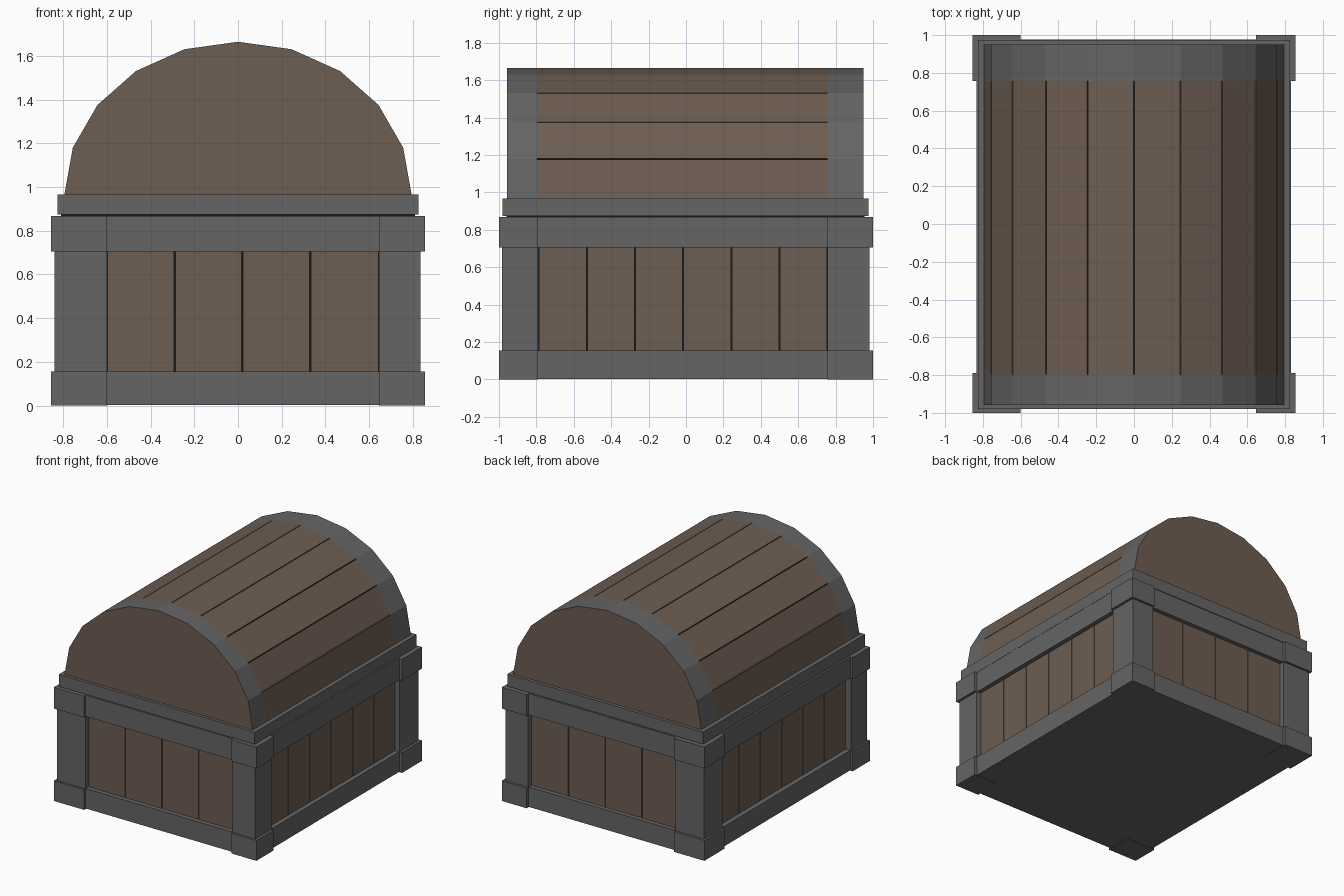
import bpy
import bmesh
from math import sin, cos, pi
from mathutils import Vector

if "Cube" in bpy.data.objects:
    bpy.data.objects.remove(bpy.data.objects["Cube"])


def material(name, rgb):
    m = bpy.data.materials.new(name)
    m.diffuse_color = (*rgb, 1)
    m.use_nodes = True
    m.node_tree.nodes["Principled BSDF"].inputs["Base Color"].default_value = m.diffuse_color
    return m


IRON = material("iron", (0.13, 0.13, 0.13))
WOOD = material("wood", (0.155, 0.11, 0.083))
DARK = material("dark_gap", (0.01, 0.01, 0.01))


def finish(name, bm, *mats):
    bmesh.ops.recalc_face_normals(bm, faces=bm.faces)
    me = bpy.data.meshes.new(name)
    bm.to_mesh(me)
    bm.free()
    for m in mats:
        me.materials.append(m)
    ob = bpy.data.objects.new(name, me)
    bpy.context.collection.objects.link(ob)
    return ob


def box(name, x, y, z, mat):
    bm = bmesh.new()
    bmesh.ops.create_cube(bm, size=1)
    for v in bm.verts:
        v.co = [r[0] if c < 0 else r[1] for c, r in zip(v.co, (x, y, z))]
    return finish(name, bm, mat)


def prism(name, profile, y0, y1, side, cap=None):
    """Extrude an (x, z) profile along y; end caps may have their own material."""
    bm = bmesh.new()
    f = bm.faces.new([bm.verts.new((p[0], y0, p[1])) for p in profile])
    ext = bmesh.ops.extrude_face_region(bm, geom=[f])["geom"]
    for v in ext:
        if isinstance(v, bmesh.types.BMVert):
            v.co.y = y1
    bm.normal_update()
    for f in bm.faces:
        f.material_index = int(abs(f.normal.y) > 0.9)
    return finish(name, bm, side, cap or side)


# Main dimensions: opening between posts, band heights
X0, X1, Y0, Y1 = -0.60, 0.645, -0.79, 0.757
LOW, TOP0, TOP1 = 0.155, 0.705, 0.868
GAP = 0.003

# Chest body core, seen only through the plank gaps
box("body_core", (-0.78, 0.78), (-0.93, 0.93), (0.02, 0.86), DARK)

# Vertical planks on all four sides
xs = [-0.60, -0.29, 0.02, 0.33, 0.645]
ys = [-0.79, -0.53, -0.273, -0.017, 0.243, 0.5, 0.757]
for side, (a, b) in {"front": (-0.945, -0.92), "back": (0.92, 0.945)}.items():
    for i, (l, r) in enumerate(zip(xs, xs[1:])):
        box(f"{side}_plank_{i}", (l + GAP, r - GAP), (a, b), (0.1, 0.75), WOOD)
for side, (a, b) in {"left": (-0.797, -0.77), "right": (0.77, 0.797)}.items():
    for i, (l, r) in enumerate(zip(ys, ys[1:])):
        box(f"{side}_plank_{i}", (a, b), (l + GAP, r - GAP), (0.1, 0.75), WOOD)

# Iron bands around the bottom and top of the body
box("bottom_band", (-0.835, 0.832), (-0.98, 0.978), (0.003, LOW), IRON)
box("top_band", (-0.835, 0.832), (-0.98, 0.978), (TOP0, TOP1), IRON)

# Corner posts with thicker corner caps
for xn, px, cx in (("left", (-0.84, X0), (-0.855, X0)), ("right", (X1, 0.835), (X1, 0.855))):
    for yn, py, cy in (("front", (-0.985, Y0), (-1, Y0)), ("back", (Y1, 0.982), (Y1, 1))):
        box(f"{yn}_{xn}_post", px, py, (0.1, 0.8), IRON)
        box(f"{yn}_{xn}_foot", cx, cy, (0, LOW), IRON)
        box(f"{yn}_{xn}_upper_corner", cx, cy, (TOP0, TOP1), IRON)

# Lid rim, with a thin dark seam below it
box("lid_seam", (-0.81, 0.81), (-0.96, 0.955), (0.86, 0.88), DARK)
box("lid_rim", (-0.827, 0.827), (-0.98, 0.975), (0.874, 0.966), IRON)

# Domed lid: ten flat facets on an elliptical arch
BASE = 0.963
arc = [Vector((0.795 * cos(pi * i / 10), BASE + 0.702 * sin(pi * i / 10))) for i in range(11)]


def inner(p, k=0.985):
    return Vector((p.x * k, BASE + (p.y - BASE) * k))


prism("lid_core", [inner(p, 0.982) for p in arc], -0.9, 0.9, DARK)
prism("lid_front_band", arc, -0.957, -0.797, IRON, WOOD)
prism("lid_back_band", arc, 0.757, 0.95, IRON, WOOD)
for i, (p, q) in enumerate(zip(arc, arc[1:])):
    d = (q - p).normalized() * GAP
    a, b = p + d, q - d
    prism(f"lid_plank_{i}", [a, b, inner(b, 0.97), inner(a, 0.97)], -0.797, 0.757, WOOD)
